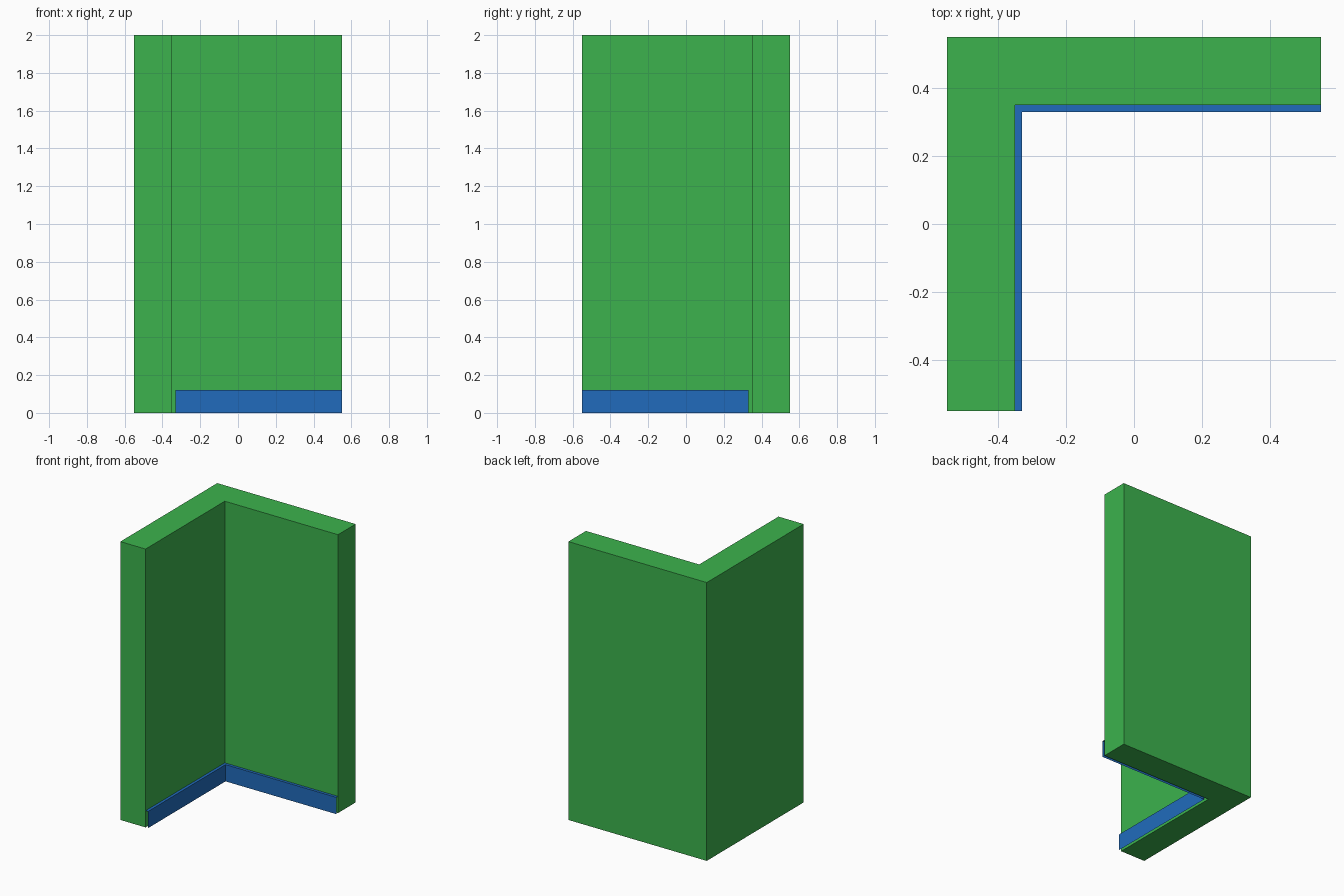
import bpy
import bmesh
from mathutils import Vector

default = bpy.data.objects.get("Cube")
if default:
    bpy.data.objects.remove(default, do_unlink=True)

HALF = 0.55       # half the outer width of the corner
INNER = 0.35      # inner wall surface
FRONT = 0.33      # front surface of the skirting
HEIGHT = 2.0
SKIRTING_HEIGHT = 0.12


def make_material(name, color):
    mat = bpy.data.materials.new(name)
    mat.use_nodes = True
    mat.diffuse_color = color
    bsdf = next(n for n in mat.node_tree.nodes if n.type == 'BSDF_PRINCIPLED')
    bsdf.inputs["Base Color"].default_value = color
    return mat


def make_object(name, bm, mat):
    mesh = bpy.data.meshes.new(name)
    bm.to_mesh(mesh)
    bm.free()
    mesh.materials.append(mat)
    obj = bpy.data.objects.new(name, mesh)
    bpy.context.collection.objects.link(obj)
    return obj


def corner_path(offset):
    """Path along the inside of the corner at a given distance from centre."""
    return [(-offset, -HALF), (-offset, offset), (HALF, offset)]


green = make_material("wall green", (0.045, 0.45, 0.075, 1))
blue = make_material("skirting blue", (0.015, 0.148, 0.503, 1))

# Corner wall: L-shaped plan extruded upwards
bm = bmesh.new()
outline = corner_path(INNER) + [(HALF, HALF), (-HALF, HALF), (-HALF, -HALF)]
base = bm.faces.new([bm.verts.new((x, y, 0)) for x, y in outline])
extruded = bmesh.ops.extrude_face_region(bm, geom=[base], use_keep_orig=True)
top = [g for g in extruded["geom"] if isinstance(g, bmesh.types.BMVert)]
bmesh.ops.translate(bm, verts=top, vec=Vector((0, 0, HEIGHT)))
bmesh.ops.recalc_face_normals(bm, faces=bm.faces)
make_object("corner_wall", bm, green)

# Skirting: front and top strips, open at the ends and underneath
bm = bmesh.new()
rails = [
    [bm.verts.new((x, y, z)) for x, y in corner_path(offset)]
    for offset, z in ((FRONT, 0), (FRONT, SKIRTING_HEIGHT), (INNER, SKIRTING_HEIGHT))
]
for low, high in zip(rails, rails[1:]):
    for i in range(len(low) - 1):
        bm.faces.new((low[i], low[i + 1], high[i + 1], high[i]))
make_object("skirting_board", bm, blue)
